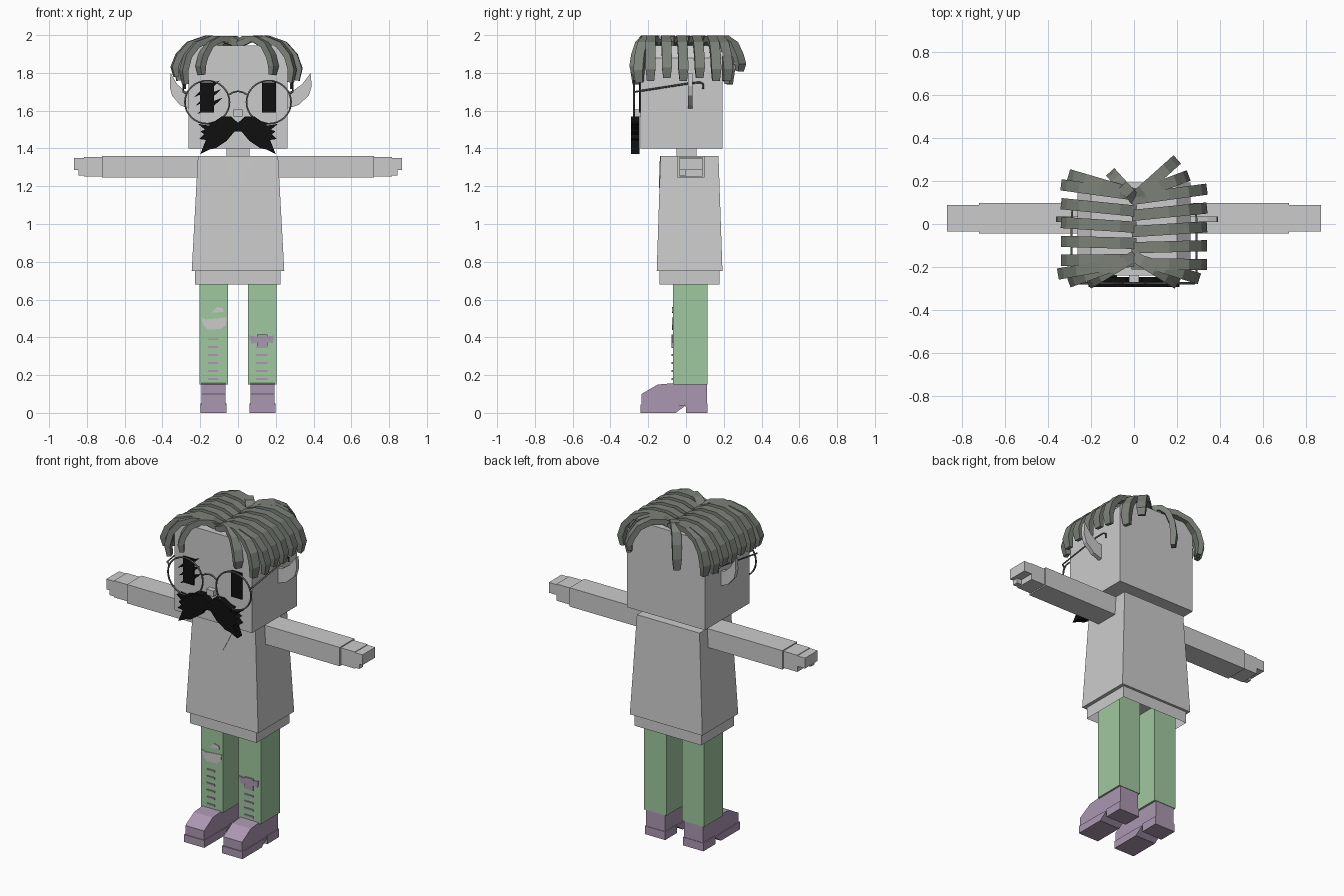
import bpy
import bmesh
from math import cos, sin, tau
from mathutils import Vector

default_cube = bpy.data.objects.get("Cube")
if default_cube:
    bpy.data.objects.remove(default_cube, do_unlink=True)


def make_material(name, red, green, blue):
    material = bpy.data.materials.new(name)
    material.use_nodes = True
    colour = (red, green, blue, 1)
    material.diffuse_color = colour
    material.node_tree.nodes["Principled BSDF"].inputs["Base Color"].default_value = colour
    return material


GREY = make_material("pale grey", 0.6, 0.6, 0.6)
GREEN = make_material("soft green", 0.35, 0.58, 0.35)
PURPLE = make_material("dusty purple", 0.41, 0.31, 0.44)
HAIR = make_material("grey green hair", 0.2, 0.22, 0.19)
BLACK = make_material("black", 0.005, 0.005, 0.005)
METAL = make_material("dark metal", 0.12, 0.12, 0.12)


def finish(name, bm, material):
    """Turn a bmesh into a flat shaded object."""
    bmesh.ops.recalc_face_normals(bm, faces=bm.faces)
    mesh = bpy.data.meshes.new(name)
    bm.to_mesh(mesh)
    bm.free()
    mesh.materials.append(material)
    obj = bpy.data.objects.new(name, mesh)
    bpy.context.scene.collection.objects.link(obj)
    return obj


def loft(name, rings, material, open_start=False):
    """Bridge a list of equal rings of points and cap the ends."""
    bm = bmesh.new()
    loops = [[bm.verts.new(point) for point in ring] for ring in rings]
    count = len(loops[0])
    for lower, upper in zip(loops, loops[1:]):
        for i in range(count):
            j = (i + 1) % count
            bm.faces.new((lower[i], lower[j], upper[j], upper[i]))
    if not open_start:
        bm.faces.new(loops[0])
    bm.faces.new(loops[-1])
    return finish(name, bm, material)


def rectangle(x0, x1, y0, y1, z):
    return [(x0, y0, z), (x1, y0, z), (x1, y1, z), (x0, y1, z)]


def box(name, x0, x1, y0, y1, z0, z1, material, open_bottom=False):
    rings = [rectangle(x0, x1, y0, y1, z) for z in (z0, z1)]
    return loft(name, rings, material, open_bottom)


def front_prism(name, outline, y0, y1, material):
    """Extrude an x-z outline from front to back."""
    return loft(name, [[(x, y, z) for x, z in outline] for y in (y0, y1)], material)


def side_prism(name, outline, x0, x1, material):
    """Extrude a y-z outline from side to side."""
    return loft(name, [[(x, y, z) for y, z in outline] for x in (x0, x1)], material)


def wire(name, points, radius, material, cyclic=False):
    curve = bpy.data.curves.new(name, "CURVE")
    curve.dimensions = "3D"
    curve.bevel_depth = radius
    curve.bevel_resolution = 1
    curve.use_fill_caps = True
    spline = curve.splines.new("POLY")
    spline.points.add(len(points) - 1)
    for target, point in zip(spline.points, points):
        target.co = (*point, 1)
    spline.use_cyclic_u = cyclic
    curve.materials.append(material)
    obj = bpy.data.objects.new(name, curve)
    bpy.context.scene.collection.objects.link(obj)


def hair_lock(name, root, tip, tip_z, width=0.052, thick=0.034):
    """Boxy strand that rises from the parting, then curls down to its tip."""
    start, end = Vector((*root, 0)), Vector((*tip, 0))
    span = end - start
    side = Vector((-span.y, span.x, 0)).normalized() * width / 2
    drop = 1.9 - tip_z
    profile = [(0, 1.95), (0.22, 1.978), (0.5, 1.98), (0.76, 1.95),
               (0.92, 1.89), (0.99, 1.89 - drop * 0.5), (0.96, tip_z)]
    path = [start + span * u + Vector((0, 0, z)) for u, z in profile]
    rings = []
    for i, point in enumerate(path):
        along = path[min(i + 1, len(path) - 1)] - path[max(i - 1, 0)]
        out = along.cross(side).normalized() * thick / 2
        taper = 0.75 if i == len(path) - 1 else 1
        rings.append([point + (side * a + out * b) * taper
                      for a, b in ((-1, -1), (1, -1), (1, 1), (-1, 1))])
    return loft(name, rings, HAIR)


# Head with clipped upper corners, neck, nose
head_half = [(0.263, 1.4), (0.263, 1.88), (0.2, 1.945)]
front_prism("head", head_half + [(-x, z) for x, z in reversed(head_half)], -0.24, 0.193, GREY)
box("neck", -0.06, 0.06, -0.05, 0.055, 1.35, 1.41, GREY)
box("nose", -0.024, 0.024, -0.272, -0.235, 1.57, 1.605, GREY)

# Tapered shirt with a hollow hem and collar
loft("shirt", [rectangle(-0.245, 0.245, -0.155, 0.193, 0.75),
               rectangle(-0.212, 0.212, -0.135, 0.172, 1.36)], GREY)
box("shirt_hem", -0.228, 0.224, -0.14, 0.178, 0.68, 0.752, GREY, open_bottom=True)
loft("collar", [[(-0.085, y, 1.36), (0.085, y, 1.36), (0, y - 0.006, 1.19)]
                for y in (-0.138, -0.132)], GREY)

# Arms, hands, ears, legs, boots, spectacles
for sign, label in ((-1, "right"), (1, "left")):
    def span(a, b):
        return sorted((sign * a, sign * b))

    box(label + "_arm", *span(0.19, 0.72), -0.045, 0.097, 1.245, 1.36, GREY)
    box(label + "_palm", *span(0.72, 0.815), -0.035, 0.088, 1.252, 1.354, GREY)
    box(label + "_fingers", *span(0.815, 0.867), -0.035, 0.088, 1.287, 1.35, GREY)
    box(label + "_thumb", *span(0.78, 0.845), -0.035, 0.0, 1.258, 1.3, GREY)

    reach = 1 if sign > 0 else 0.78
    ear = [(0, 1.61), (0.06, 1.63), (0.115, 1.68), (0.13, 1.73), (0.125, 1.8),
           (0.08, 1.74), (0.03, 1.705), (0, 1.7)]
    front_prism(label + "_ear", [(sign * (0.26 + x * reach), z) for x, z in ear],
                0.01, 0.035, GREY)

    box(label + "_leg", *span(0.053, 0.203), -0.07, 0.115, 0.15, 0.75, GREEN)
    boot = [(-0.235, 0.03), (-0.235, 0.1), (-0.15, 0.15), (-0.07, 0.157), (0.112, 0.157),
            (0.112, 0.03), (0, 0.03), (-0.01, 0.045)]
    side_prism(label + "_boot", boot, *span(0.065, 0.192), PURPLE)
    sole = [(-0.24, 0), (-0.24, 0.045), (-0.06, 0.045), (0, 0.04), (-0.055, 0)]
    side_prism(label + "_sole", sole, *span(0.06, 0.198), PURPLE)
    box(label + "_heel", *span(0.06, 0.198), 0, 0.115, 0, 0.05, PURPLE)

    steps = 32
    rim = [(sign * 0.163 + 0.118 * cos(tau * i / steps), -0.275,
            1.645 + 0.114 * sin(tau * i / steps)) for i in range(steps)]
    wire(label + "_spectacle_rim", rim, 0.005, METAL, cyclic=True)
    temple = [(0.275, -0.275, 1.69), (0.29, -0.27, 1.7), (0.29, 0.02, 1.745),
              (0.285, 0.075, 1.75), (0.28, 0.092, 1.74), (0.28, 0.09, 1.715)]
    wire(label + "_spectacle_arm", [(sign * x, y, z) for x, y, z in temple], 0.005, METAL)
    box(label + "_eye", *span(0.127, 0.2), -0.248, -0.239, 1.59, 1.75, BLACK)

wire("spectacle_bridge", [(x, -0.275, 1.703 - x * x * 8) for x in
                          (-0.052, -0.03, 0, 0.03, 0.052)], 0.005, METAL)

# Slashes across one eye
for i in range(3):
    x, z = -0.165 + 0.008 * i, 1.715 - 0.045 * i
    front_prism("eye_slash", [(x - 0.07, z - 0.045), (x + 0.01, z - 0.01), (x + 0.07, z + 0.045),
                              (x - 0.01, z + 0.015)], -0.249, -0.24, BLACK)

# Bushy moustache with jagged outer edge
half = [(0.04, 1.57), (0.095, 1.57), (0.135, 1.545), (0.175, 1.535), (0.165, 1.52),
        (0.235, 1.53), (0.195, 1.5), (0.22, 1.49), (0.18, 1.475), (0.205, 1.45),
        (0.17, 1.445), (0.2, 1.37), (0.15, 1.395), (0.12, 1.4), (0.06, 1.44), (0.02, 1.49)]
half = [(x * 0.9, z) if z > 1.48 else (x, z) for x, z in half]
outline = [(0, 1.535)] + half + [(-x, z) for x, z in reversed(half)]
front_prism("moustache", outline, -0.292, -0.245, BLACK)

# Ripped knee, stitches and knee patch
front_prism("knee_tear", [(-0.195, 0.505), (-0.17, 0.495), (-0.06, 0.505), (-0.065, 0.465),
                          (-0.09, 0.445), (-0.16, 0.44), (-0.185, 0.465)], -0.074, -0.069, GREY)
front_prism("small_tear", [(-0.14, 0.53), (-0.075, 0.535), (-0.08, 0.555), (-0.11, 0.56)],
            -0.074, -0.069, GREY)
for i in range(6):
    z = 0.18 + i * 0.042
    box("right_stitch", -0.16, -0.105, -0.076, -0.069, z - 0.005, z + 0.005, PURPLE)
    if i < 5:
        box("left_stitch", 0.095, 0.155, -0.076, -0.069, z - 0.005, z + 0.005, PURPLE)
box("patch_centre", 0.1, 0.155, -0.078, -0.069, 0.352, 0.415, PURPLE)
front_prism("patch_wings", [(0.058, 0.41), (0.128, 0.4), (0.19, 0.41), (0.185, 0.37),
                            (0.128, 0.378), (0.07, 0.365)], -0.075, -0.069, PURPLE)

# Side locks in even rows from the parting
for i in range(5):
    y = 0.135 - i * 0.075
    for sign in (-1, 1):
        offset = 0.02 if sign > 0 else 0.0
        hair_lock("side_lock", (-sign * 0.005, y - offset),
                  (sign * 0.325, y + 0.045 - offset - i * 0.012), 1.76 + 0.015 * (i % 2))

# Fringe and back locks
for root_y, x, y, z in ((-0.17, -0.34, -0.23, 1.78), (-0.16, -0.29, -0.265, 1.74),
                        (-0.15, -0.2, -0.27, 1.79), (-0.16, 0.29, -0.25, 1.75),
                        (-0.15, 0.19, -0.27, 1.79), (0.14, -0.29, 0.225, 1.75),
                        (0.12, -0.1, 0.23, 1.74), (0.13, 0.24, 0.22, 1.76),
                        (0.12, 0.19, 0.29, 1.81)):
    hair_lock("edge_lock", (0, root_y), (x, y), z)
